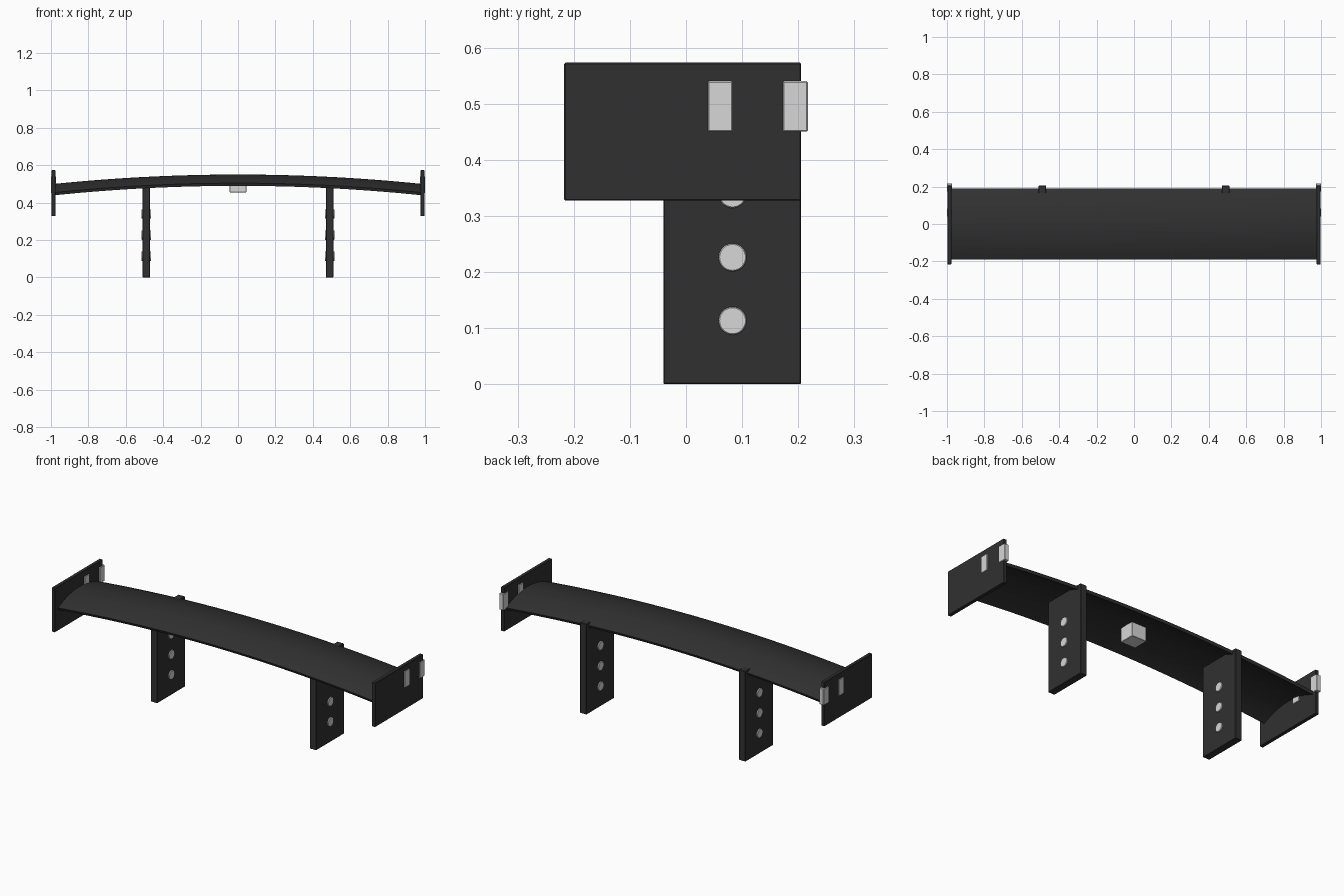
import bpy
import bmesh
import math
from mathutils import Matrix

old = bpy.data.objects.get("Cube")
if old:
    bpy.data.objects.remove(old, do_unlink=True)


def make_material(name, value):
    mat = bpy.data.materials.new(name)
    mat.use_nodes = True
    colour = (value, value, value, 1)
    mat.diffuse_color = colour
    mat.node_tree.nodes["Principled BSDF"].inputs["Base Color"].default_value = colour
    return mat


black = make_material("matte black", 0.03)
silver = make_material("light grey", 0.68)


def add_object(name, bm, mat):
    mesh = bpy.data.meshes.new(name)
    bm.to_mesh(mesh)
    bm.free()
    mesh.materials.append(mat)
    obj = bpy.data.objects.new(name, mesh)
    bpy.context.collection.objects.link(obj)
    return obj


def box(name, low, high, mat, bevel=0.002):
    size = [b - a for a, b in zip(low, high)]
    mid = [(a + b) / 2 for a, b in zip(low, high)]
    bm = bmesh.new()
    bmesh.ops.create_cube(bm, size=1, matrix=Matrix.Translation(mid) @ Matrix.Diagonal((*size, 1)))
    obj = add_object(name, bm, mat)
    mod = obj.modifiers.new("edge", "BEVEL")
    mod.width = bevel
    mod.segments = 1
    return obj


def bolt(name, x, y, z):
    bm = bmesh.new()
    place = Matrix.Translation((x, y, z)) @ Matrix.Rotation(math.pi / 2, 4, "Y")
    bmesh.ops.create_cone(bm, cap_ends=True, segments=32, radius1=0.025,
                          radius2=0.025, depth=0.052, matrix=place)
    obj = add_object(name, bm, silver)
    mod = obj.modifiers.new("edge", "BEVEL")
    mod.width = 0.002
    mod.segments = 1
    return obj


# Wing blade: arched along its span and cambered front to back
HALF_SPAN, HALF_CHORD = 0.98, 0.19
bm = bmesh.new()
bmesh.ops.create_grid(bm, x_segments=40, y_segments=20, size=1)
for v in bm.verts:
    u, w = v.co.x, v.co.y
    v.co = (u * HALF_SPAN, w * HALF_CHORD, 0.55 - 0.05 * u * u - 0.046 * w * w)
for f in bm.faces:
    f.smooth = True
wing = add_object("wing_blade", bm, black)
shell = wing.modifiers.new("thickness", "SOLIDIFY")
shell.thickness = 0.016
shell.offset = -1
bpy.context.view_layer.objects.active = wing
wing.select_set(True)
bpy.ops.object.modifier_apply(modifier="thickness")
bpy.ops.object.shade_smooth_by_angle(angle=math.radians(35))

# Paired parts on both sides
for side, s in (("left", 1), ("right", -1)):

    def side_box(name, x0, x1, y0, y1, z0, z1, mat):
        xs = sorted((s * x0, s * x1))
        return box(f"{side}_{name}", (xs[0], y0, z0), (xs[1], y1, z1), mat)

    side_box("end_plate", 0.977, 0.997, -0.217, 0.205, 0.327, 0.573, black)
    side_box("support", 0.47, 0.51, -0.04, 0.205, 0, 0.503, black)

    # Clips through the end plate
    side_box("middle_clip", 0.973, 1, 0.039, 0.083, 0.45, 0.54, silver)
    side_box("rear_clip", 0.973, 1, 0.173, 0.217, 0.45, 0.54, silver)

    # Bolts through the support
    for i in range(3):
        bolt(f"{side}_bolt_{i + 1}", s * 0.49, 0.083, 0.113 * (i + 1))

# Block under the middle of the wing
box("centre_block", (-0.045, -0.045, 0.455), (0.045, 0.04, 0.538), silver)
